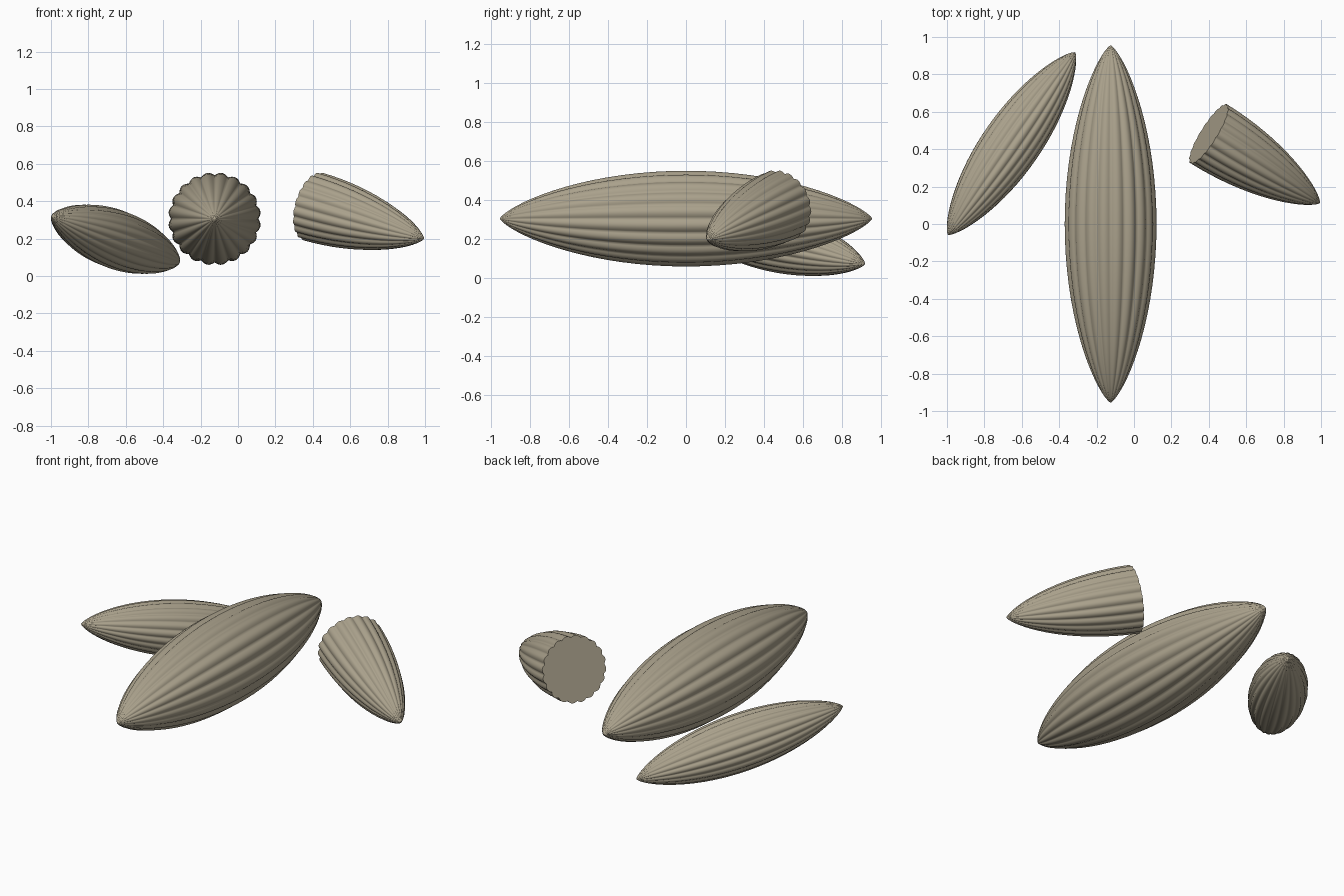
import bpy
import bmesh
from math import sin, cos, pi
from mathutils import Vector, Matrix

cube = bpy.data.objects.get("Cube")
if cube:
    bpy.data.objects.remove(cube, do_unlink=True)

# Dull beige husk colour
husk = bpy.data.materials.new("husk_beige")
husk.use_nodes = True
colour = (0.40, 0.355, 0.26, 1)
husk.diffuse_color = colour
husk.node_tree.nodes["Principled BSDF"].inputs["Base Color"].default_value = colour

LOBES = 20
SIDES = LOBES * 8
RINGS = 36
SLIMNESS = 0.26  # radius over half length


def ring(bm, t, half_length):
    """One scalloped cross-section at t, from -1 to 1 along the axis."""
    radius = SLIMNESS * half_length * (1 - t * t) ** 0.75
    verts = []
    for i in range(SIDES):
        a = 2 * pi * i / SIDES
        r = radius * (0.94 + 0.06 * abs(sin(LOBES * a / 2)))
        verts.append(bm.verts.new((r * cos(a), r * sin(a), t * half_length)))
    return verts


def grain(name, middle, tip, halved=False):
    """Fluted spindle around its middle; a halved one ends in a flat cut."""
    middle, tip = Vector(middle), Vector(tip)
    axis = tip - middle
    half_length = axis.length
    bm = bmesh.new()
    start = 0 if halved else -pi / 2
    steps = RINGS // 2 if halved else RINGS
    first = 0 if halved else 1
    angles = [start + (pi / 2 - start) * k / steps for k in range(first, steps)]
    rings = [ring(bm, sin(a), half_length) for a in angles]

    # Fluted skin between neighbouring rings
    for low, high in zip(rings, rings[1:]):
        for i in range(SIDES):
            j = (i + 1) % SIDES
            bm.faces.new((low[i], low[j], high[j], high[i]))

    # Pointed ends, or the flat cut
    def point(loop, z):
        pole = bm.verts.new((0, 0, z))
        for i in range(SIDES):
            bm.faces.new((loop[i], loop[(i + 1) % SIDES], pole))

    point(rings[-1], half_length)
    if halved:
        bm.faces.new(rings[0])
    else:
        point(rings[0], -half_length)
    bmesh.ops.recalc_face_normals(bm, faces=bm.faces)

    mesh = bpy.data.meshes.new(name)
    bm.to_mesh(mesh)
    bm.free()
    mesh.materials.append(husk)
    obj = bpy.data.objects.new(name, mesh)
    bpy.context.collection.objects.link(obj)
    turn = axis.to_track_quat('Z', 'Y').to_matrix().to_4x4()
    obj.matrix_world = Matrix.Translation(middle) @ turn

    bpy.ops.object.select_all(action='DESELECT')
    obj.select_set(True)
    bpy.context.view_layer.objects.active = obj
    bpy.ops.object.shade_smooth_by_angle(angle=pi / 2.8)
    return obj


# Large whole grain, small whole grain, and a grain cut in half
grain("large_grain", (-0.125, 0, 0.306), (-0.125, -0.955, 0.306))
grain("small_grain", (-0.655, 0.43, 0.197), (-0.315, 0.918, 0.074))
grain("half_grain", (0.4, 0.482, 0.372), (0.994, 0.112, 0.2), halved=True)
